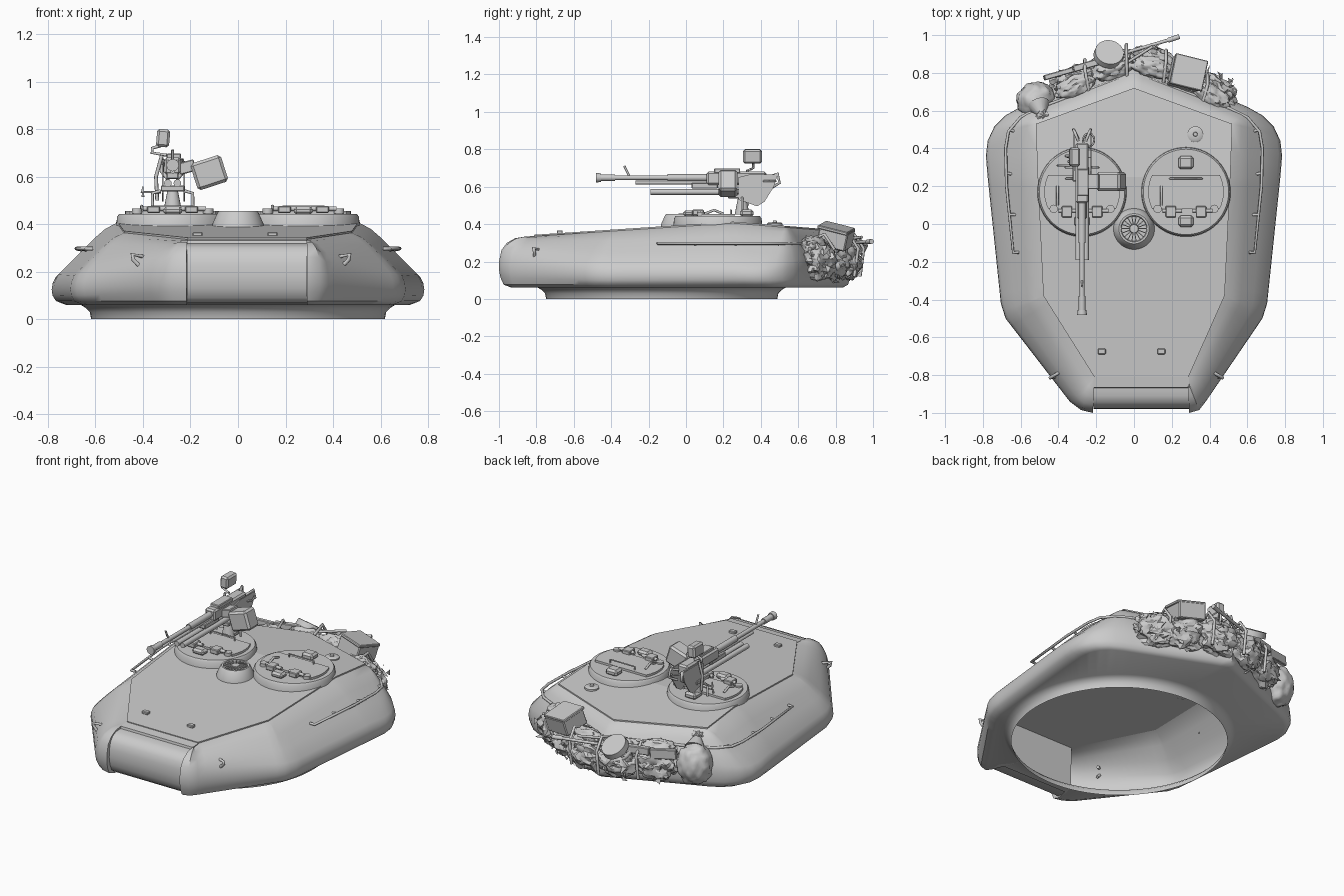
import bpy, bmesh, math, random
from mathutils import Vector, Matrix, Euler, noise

if "Cube" in bpy.data.objects:
    bpy.data.objects.remove(bpy.data.objects["Cube"])

random.seed(4)

def finish(name, bm, angle=35):
    bmesh.ops.recalc_face_normals(bm, faces=bm.faces)
    me = bpy.data.meshes.new(name)
    bm.to_mesh(me)
    bm.free()
    ob = bpy.data.objects.new(name, me)
    bpy.context.collection.objects.link(ob)
    if angle:
        bpy.ops.object.select_all(action='DESELECT')
        ob.select_set(True)
        bpy.context.view_layer.objects.active = ob
        bpy.ops.object.shade_smooth_by_angle(angle=math.radians(angle))
    return ob

def box(name, loc, size, rot=(0, 0, 0), bevel=0.004):
    bm = bmesh.new()
    m = Matrix.LocRotScale(Vector(loc), Euler([math.radians(a) for a in rot]), Vector(size))
    bmesh.ops.create_cube(bm, size=1, matrix=m)
    if bevel:
        bmesh.ops.bevel(bm, geom=bm.edges[:], offset=bevel, segments=1, affect='EDGES')
    return finish(name, bm)

def rod(name, a, b, r, r2=None, n=16):
    a, b = Vector(a), Vector(b)
    bm = bmesh.new()
    q = (b - a).to_track_quat('Z', 'Y')
    m = Matrix.LocRotScale((a + b) / 2, q, None)
    bmesh.ops.create_cone(bm, cap_ends=True, segments=n, radius1=r, radius2=r if r2 is None else r2,
                          depth=(b - a).length, matrix=m)
    return finish(name, bm)

def tube(name, pts, r):
    cu = bpy.data.curves.new(name, 'CURVE')
    cu.dimensions, cu.bevel_depth, cu.bevel_resolution, cu.use_fill_caps = '3D', r, 2, True
    sp = cu.splines.new('POLY')
    sp.points.add(len(pts) - 1)
    for p, c in zip(sp.points, pts):
        p.co = (*c, 1)
    ob = bpy.data.objects.new(name, cu)
    bpy.context.collection.objects.link(ob)
    bpy.ops.object.select_all(action='DESELECT')
    ob.select_set(True)
    bpy.context.view_layer.objects.active = ob
    bpy.ops.object.convert(target='MESH')

def lathe(name, cx, cy, prof, n=48):
    bm = bmesh.new()
    vs = [bm.verts.new((cx + r, cy, z)) for r, z in prof]
    es = [bm.edges.new(p) for p in zip(vs, vs[1:])]
    bmesh.ops.spin(bm, geom=vs + es, cent=(cx, cy, 0), axis=(0, 0, 1), angle=math.tau, steps=n)
    bmesh.ops.remove_doubles(bm, verts=bm.verts, dist=1e-5)
    return finish(name, bm)

def prism(name, pts, offset):
    """Extrude a planar polygon of 3D points by an offset vector."""
    bm = bmesh.new()
    f = bm.faces.new([bm.verts.new(p) for p in pts])
    ext = bmesh.ops.extrude_face_region(bm, geom=[f])['geom']
    bmesh.ops.translate(bm, vec=offset, verts=[v for v in ext if isinstance(v, bmesh.types.BMVert)])
    return finish(name, bm)

def roof_z(y):
    return 0.405 - (0.066 * (0.25 - y) if y < 0.25 else 0.08 * (y - 0.25))

# Hull: lofted from roof edge, over the shoulder, under to the ring
# outer x, y, roof x, y, front-profile weight, extra x on the right side
half = [(-.214, -.88, -.21, -.81, 1, .078), (-.217, -1, -.21, -.81, 1, .075), (-.28, -.985, -.21, -.81, 1, .065),
        (-.34, -.94, -.21, -.81, .8, .04), (-.68, -.5, -.48, -.38, .15, 0), (-.705, -.42, -.48, -.38, .1, 0),
        (-.775, .25, -.51, .25, 0, 0), (-.784, .36, -.52, .53, 0, 0), (-.775, .44, -.52, .53, 0, 0),
        (-.74, .515, -.52, .53, .1, 0), (-.68, .575, -.52, .53, .2, 0), (-.6, .62, -.52, .53, .3, 0),
        (0, .88, 0, .72, .3, 0)]
ctrl = [p[:5] for p in half] + [(-x + s, y, -u + s, v, w) for x, y, u, v, w, s in half[-2::-1]]
line = []
for a, b in zip(ctrl, ctrl[1:] + ctrl[:1]):
    n = max(1, round(math.dist(a[:2], b[:2]) / 0.05))
    line += [[p + (q - p) * i / n for p, q in zip(a, b)] for i in range(n)]
side_prof = [(0, 1), (.18, .93), (.36, .81), (.66, .58), (.93, .37), (.985, .28), (1, .2), (.985, .12), (.93, .05), (.77, 0)]
front_prof = [(0, 1), (.3, .99), (.55, .96), (.78, .87), (.93, .73), (1, .5), (1, .35), (.96, .2), (.87, .06), (.65, 0)]
ring_y = -0.13
bm = bmesh.new()
rows = []
prev = 0
for x, y, u, v, w in line:
    row = []
    for (s0, f0), (s1, f1) in zip(side_prof, front_prof):
        s, f = s0 + (s1 - s0) * w, f0 + (f1 - f0) * w
        row.append((u + (x - u) * s, v + (y - v) * s, .06 + f * (roof_z(v) - .06)))
    a = math.atan2(-x, ring_y - y) % math.tau
    if a < prev - math.pi:
        a += math.tau
    prev = a = max(a, prev)
    for r, z in ((.662, .06), (.642, .048), (.624, .03), (.618, 0)):
        row.append((-r * math.sin(a), ring_y - r * math.cos(a), z))
    rows.append([bm.verts.new(p) for p in row])
for a, b in zip(rows, rows[1:] + rows[:1]):
    for i in range(len(a) - 1):
        bm.faces.new((a[i], b[i], b[i + 1], a[i + 1]))
bmesh.ops.remove_doubles(bm, verts=bm.verts, dist=1e-4)
bmesh.ops.dissolve_degenerate(bm, dist=1e-5, edges=bm.edges)
finish("turret_hull", bm, 40)

# Folded roof plate
for name, pts in (("roof_front", [(-.21, -.81), (.288, -.81), (.48, -.38), (.51, .25), (-.51, .25), (-.48, -.38)]),
                  ("roof_rear", [(-.51, .25), (.51, .25), (.52, .53), (0, .72), (-.52, .53)])):
    prism(name, [(x, y, roof_z(y)) for x, y in pts], (0, 0, 0.008))

# Rounded gun shield in the front notch
prof = [(-.81, .338), (-.865, .332), (-.868, .318), (-.91, .315), (-.945, .3), (-.967, .27), (-.977, .23), (-.98, .18),
        (-.973, .13), (-.955, .09), (-.93, .07), (-.82, .062)]
prism("gun_shield", [(-.214, y, z) for y, z in prof], (.504, 0, 0))

# Crew hatches with hinges, handles and periscopes
for side, cx in (("left", -.275), ("right", .275)):
    cy, z = .17, .442
    lathe(side + "_cupola", cx, cy, [(.238, .385), (.234, .43), (.226, z), (0, z)], 56)
    arc = [math.asin(-.09 / .2) + i / 12 * (math.asin(.09 / .2) * 2) for i in range(13)]
    lid = [(.2 * math.cos(t), .2 * math.sin(t)) for t in arc]
    lid += [(-x, y) for x, y in reversed(lid)]
    prism(side + "_hatch_lid", [(cx + x, cy + y, z) for x, y in lid], (0, 0, .013))
    for s in (-1, 1):
        hx = cx + s * .08
        box(side + "_hinge", (hx, .065, .462), (.055, .06, .03))
        rod(side + "_hinge_pin", (hx - .045, .07, .465), (hx + .06, .07, .465), .01)
        rod(side + "_hinge_knob", (hx + s * .07, .08, .445), (hx + s * .07, .08, .465), .022)
    tube(side + "_hatch_handle", [(cx - .085, .24, z), (cx - .085, .24, .475), (cx + .085, .24, .475), (cx + .085, .24, z)], .005)
    tube(side + "_hatch_latch", [(cx - .13, .2, .455), (cx - .13, .15, .475), (cx - .13, .1, .455)], .007)
    box(side + "_rear_periscope", (cx, .325, .458), (.08, .07, .04), bevel=.012)
    box(side + "_front_periscope", (cx, .015, .456), (.08, .06, .035), bevel=.012)

# Domed ventilator with radial fins, small rear vent
lathe("ventilator", 0, -.025, [(.11, .385), (.108, .4), (.088, .445), (.08, .455), (.07, .455), (.066, .443), (.024, .443), (.022, .455), (0, .456)])
for i in range(18):
    t = i * math.tau / 18
    box("ventilator_fin", (.046 * math.cos(t), -.025 + .046 * math.sin(t), .448), (.045, .005, .012), (0, 0, math.degrees(t)), 0)
lathe("rear_vent", .325, .475, [(.042, .38), (.042, .403), (.034, .408), (.012, .408), (.01, .418), (0, .418)], 24)

# Roof blocks and lifting hooks
for x in (-.17, .145):
    box("roof_block", (x, -.675, .358), (.042, .03, .018))
for x, s in ((-.415, -1), (.44, 1)):
    tube("lifting_hook", [(x - s * .03, -.78, .26), (x + s * .03, -.815, .272), (x + s * .025, -.81, .25), (x - s * .01, -.81, .215)], .009)

# Grab rails with stand-offs
for s in (-1, 1):
    path = [(.61, -.15), (.64, -.15), (.675, .2), (.68, .4), (.665, .49), (.6, .565), (.49, .62), (.02, .79)]
    tube("grab_rail", [(s * x, y, .297) for x, y in path], .008)
    for x, y in ((.66, .05), (.68, .27), (.66, .5), (.5, .615), (.27, .7)):
        tube("rail_bracket", [(s * x, y, .297), (s * x * .91, y * .96, .285)], .008)

# Roof machine gun: pedestal and cradle
gx = -.275
rod("gun_pedestal", (gx, .3, .45), (gx, .3, .54), .04, .022)
box("gun_cradle", (gx, .29, .55), (.1, .13, .025))
for s in (-1, 1):
    prism("cradle_cheek", [(gx + s * .045, y, z) for y, z in
          ((.28, .53), (.28, .65), (.34, .665), (.49, .665), (.47, .6), (.42, .52), (.38, .495), (.34, .51))], (.006, 0, 0))
    rod("recoil_tube", (gx + s * .02, -.19, .572), (gx + s * .02, .3, .572), .016)
    tube("side_loop", [(gx + s * .05, .3, .54), (gx + s * .085, .3, .53), (gx + s * .085, .3, .46)], .007)
    tube("rear_grip", [(gx + s * .02, .44, .65), (gx + s * .04, .49, .67), (gx + s * .045, .5, .62), (gx + s * .02, .45, .59)], .008)
tube("elevation_crank", [(gx - .05, .31, .535), (gx - .13, .31, .535), (gx - .125, .31, .56), (gx - .125, .31, .515)], .006)
tube("left_frame", [(gx - .065, .33, .5), (gx - .07, .33, .6), (gx - .045, .33, .69)], .008)

# Gun barrel, receiver and sights
box("receiver", (gx, .27, .645), (.07, .32, .07), bevel=.01)
box("feed_cover", (gx + .005, .22, .685), (.06, .14, .025))
rod("barrel", (gx, -.46, .648), (gx, .12, .648), .013)
rod("barrel_jacket", (gx, -.1, .648), (gx, .14, .648), .019)
rod("muzzle_flare", (gx, -.482, .648), (gx, -.455, .648), .026, .023)
rod("muzzle_neck", (gx, -.455, .648), (gx, -.38, .648), .018)
rod("gas_tube", (gx, -.27, .622), (gx, .12, .622), .01)
box("fore_slide", (gx, .1, .605), (.05, .14, .03))
tube("front_sight", [(gx, -.3, .65), (gx, -.315, .68), (gx, -.33, .712)], .006)
box("ammo_box", (-.121, .225, .617), (.135, .1, .118), (0, -18, 0), .012)
box("feed_chute", (-.215, .225, .64), (.07, .08, .05), (0, -15, 0))
box("sight_housing", (-.315, .355, .762), (.055, .1, .075), (0, 5, 0), .01)
tube("sight_arm", [(-.325, .36, .73), (-.36, .36, .72), (-.362, .36, .7), (-.3, .34, .69)], .007)
tube("ring_sight", [(-.24 + .03 * math.sin(i / 2), .445 + .035 * math.cos(i / 2), .63) for i in range(13)], .005)

# Rear stowage: crumpled canvas bundles and a tied sack
def bundle(name, loc, size, rz, amount, angle):
    bm = bmesh.new()
    bmesh.ops.create_icosphere(bm, subdivisions=4, radius=1)
    for v in bm.verts:
        v.co *= 1 + amount * noise.noise(v.co * 2.6 + Vector(loc) * 9) + .4 * amount * noise.noise(v.co * 6)
    bm.transform(Matrix.LocRotScale(Vector(loc), Euler((0, 0, math.radians(rz))), Vector(size)))
    finish(name, bm, angle)

spots = [(-.32, .77, 24), (-.12, .86, 15), (.1, .87, -12), (.28, .8, -24), (.42, .72, -30)]
for x, y, rz in spots:
    bundle("canvas_bundle", (x, y - .015, .2), (.13, .08, .095), rz, .3, 25)
    bundle("canvas_roll", (x * .97, y - .04, .285), (.11, .055, .05), rz, .25, 40)
bundle("sack", (-.52, .655, .21), (.105, .095, .125), 25, .12, 60)
rod("sack_neck", (-.505, .63, .3), (-.485, .575, .345), .06, .018)
bundle("sack_tie", (-.482, .568, .345), (.035, .03, .03), 0, .4, 40)

# Ragged leaf scraps over the bundles
bm = bmesh.new()
for i in range(130):
    x, y, rz = random.choice(spots)
    d = Vector((random.uniform(-1, 1), random.uniform(-.4, 1), random.uniform(-1, .9))).normalized()
    c = Vector((x, y - .02, .2)) + Vector((d.x * .12, d.y * .085, d.z * .1))
    vs = [bm.verts.new(c + Vector([random.uniform(-.028, .028) for k in range(3)])) for j in range(3)]
    bm.faces.new(vs)
finish("camouflage_scraps", bm, 0)

# Tilted crate, pan and rifle strapped to the back
rot = (-14, 8, -14)
box("crate", (.28, .8, .33), (.17, .16, .1), rot, .006)
box("crate_lid", (.29, .803, .378), (.178, .168, .018), rot)
rod("pan", (-.135, .89, .295), (-.13, .91, .325), .08, .076, 28)
rod("rifle_barrel", (-.1, .89, .3), (.22, .985, .306), .009)
rod("rifle_muzzle", (.18, .972, .305), (.24, .992, .307), .013)
box("rifle_body", (-.2, .855, .3), (.25, .035, .045), (0, 0, 16))
box("rifle_stock", (-.4, .795, .295), (.16, .028, .06), (0, 6, 16))
tube("rifle_magazine", [(-.22, .85, .3), (-.2, .87, .26), (-.17, .88, .23)], .014)
tube("tent_pole", [(-.14, .79, .31), (.1, .94, .33)], .008)
for x, y in ((-.26, .85), (-.04, .93), (.17, .9), (.39, .77)):
    tube("strap", [(x * .92, y - .15, .3), (x, y - .03, .345), (x, y + .02, .27), (x, y, .12)], .009)
